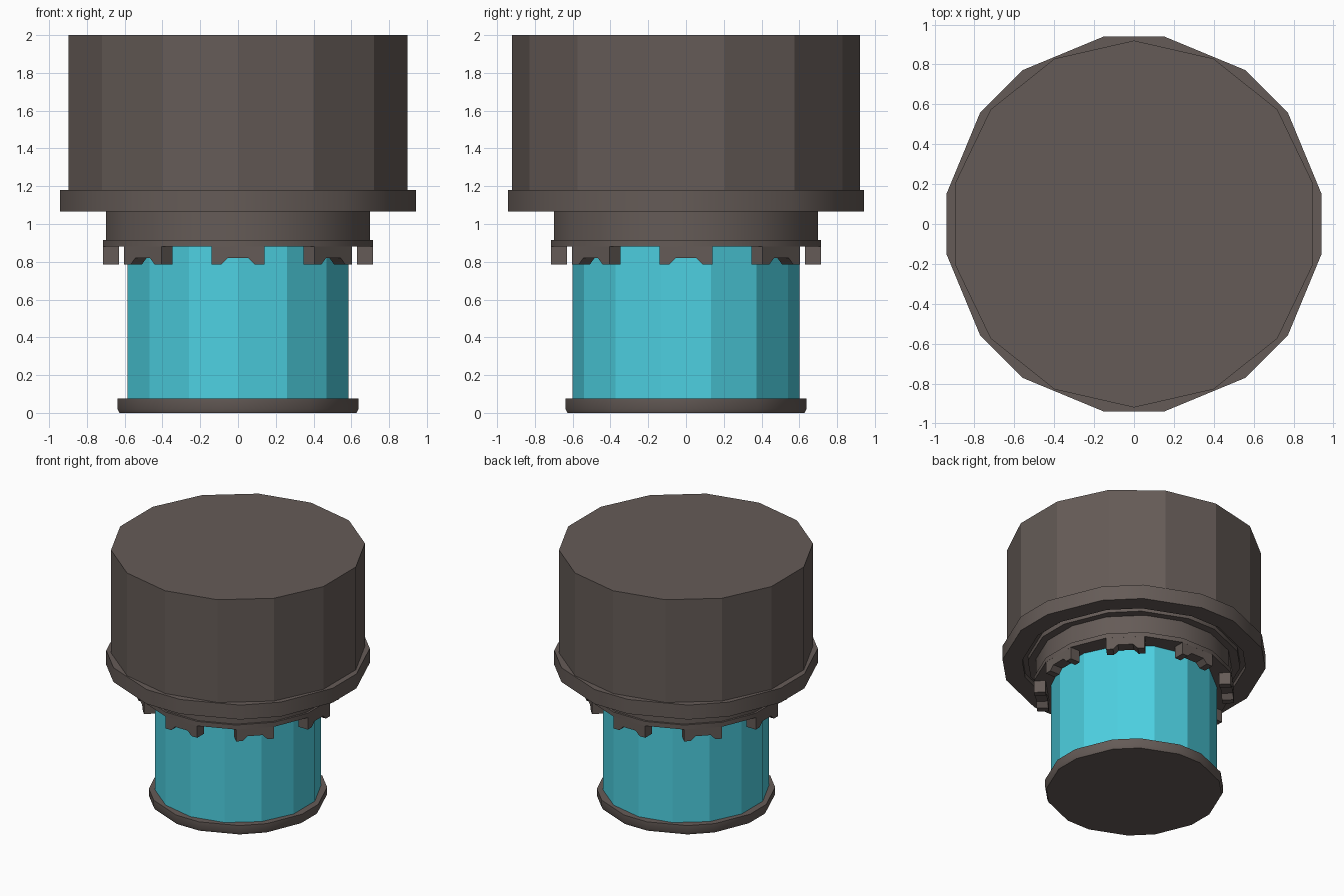
import bpy, bmesh, math

if "Cube" in bpy.data.objects:
    bpy.data.objects.remove(bpy.data.objects["Cube"])


def material(name, rgb):
    m = bpy.data.materials.new(name)
    m.diffuse_color = (*rgb, 1)
    m.use_nodes = True
    m.node_tree.nodes["Principled BSDF"].inputs["Base Color"].default_value = m.diffuse_color
    return m


BROWN = material("dark brown grey", (0.130, 0.105, 0.095))
CYAN = material("bright cyan", (0.074, 0.631, 0.753))


def finish(name, bm, mat, smooth=False):
    bmesh.ops.recalc_face_normals(bm, faces=bm.faces)
    mesh = bpy.data.meshes.new(name)
    bm.to_mesh(mesh)
    bm.free()
    mesh.materials.append(mat)
    ob = bpy.data.objects.new(name, mesh)
    bpy.context.collection.objects.link(ob)
    if smooth:
        bpy.ops.object.select_all(action='DESELECT')
        ob.select_set(True)
        bpy.context.view_layer.objects.active = ob
        bpy.ops.object.shade_smooth_by_angle(angle=math.radians(35))
    return ob


def lathe(name, profile, angles, mat, smooth=False):
    """Stack polygon loops of (radius, z) from bottom to top and cap the ends."""
    bm = bmesh.new()
    loops = [[bm.verts.new((r * math.cos(a), r * math.sin(a), z)) for a in angles]
             for r, z in profile]
    n = len(angles)
    for lo, hi in zip(loops, loops[1:]):
        for i in range(n):
            j = (i + 1) % n
            bm.faces.new((lo[i], lo[j], hi[j], hi[i]))
    bm.faces.new(loops[0][::-1])
    bm.faces.new(loops[-1])
    return finish(name, bm, mat, smooth)


# Fourteen sided outline with a corner on the y axis
FOURTEEN = [math.pi / 2 + k * math.tau / 14 for k in range(14)]


def paired(half):
    """Eight flats on the 45 degree directions, each 2 * half degrees wide."""
    return [math.radians(45 * k + s * half) for k in range(8) for s in (-1, 1)]


# Main bodies
lathe("upper_body", [(0.92, 1.12), (0.92, 2.0)], FOURTEEN, BROWN)
lathe("cyan_core", [(0.60, 0.04), (0.60, 0.95)], FOURTEEN, CYAN)

# Foot disc
lathe("foot_disc", [(0.635, 0), (0.645, 0.02), (0.645, 0.075)], paired(9), BROWN, True)

# Flange with a shallow groove underneath
lathe("flange", [(0.65, 1.065), (0.77, 1.065), (0.77, 1.10), (0.81, 1.10), (0.81, 1.065),
                 (0.953, 1.065), (0.953, 1.18)], paired(9), BROWN, True)

# Collar and its slightly wider lip
lathe("collar", [(0.712, 0.90), (0.712, 1.08)], paired(11.25), BROWN, True)
lathe("collar_lip", [(0.728, 0.88), (0.728, 0.916)], paired(11.1), BROWN, True)

# Eight notched teeth hanging from the lip
half = [(0.14, 0.90), (0.14, 0.785), (0.09, 0.785), (0.055, 0.82)]
outline = half + [(-x, z) for x, z in reversed(half)]
bm = bmesh.new()
for k in range(8):
    c, s = math.cos(k * math.pi / 4), math.sin(k * math.pi / 4)
    inner, outer = [[bm.verts.new((r * c - t * s, r * s + t * c, z)) for t, z in outline]
                    for r in (0.63, 0.714)]
    bm.faces.new(inner)
    bm.faces.new(outer[::-1])
    for i in range(len(outline)):
        j = (i + 1) % len(outline)
        bm.faces.new((inner[i], outer[i], outer[j], inner[j]))
finish("collar_teeth", bm, BROWN)
